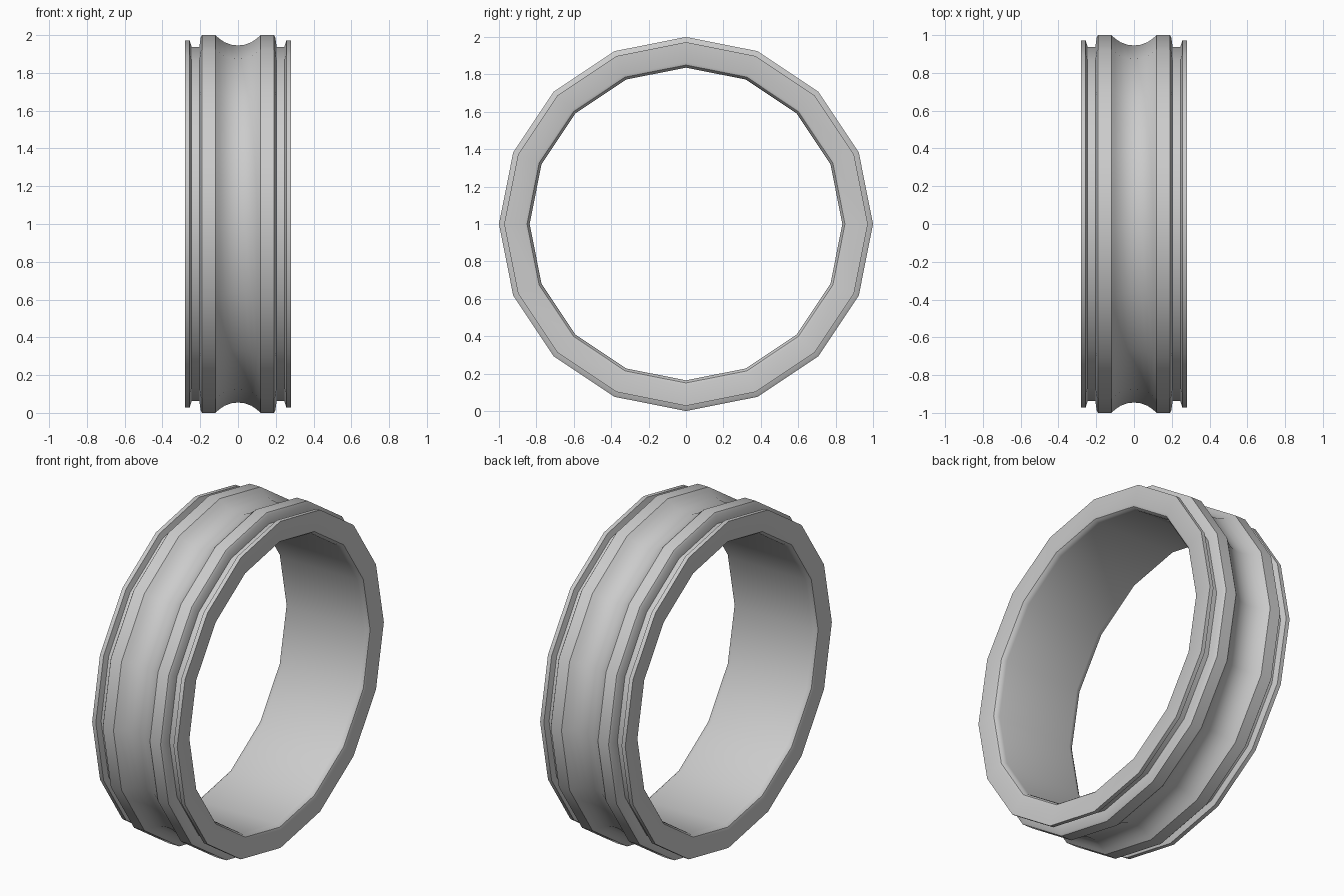
import bpy, bmesh, math
from mathutils import Matrix

cube = bpy.data.objects.get("Cube")
if cube:
    bpy.data.objects.remove(cube, do_unlink=True)

SIDES = 16

# Single grey material
grey = bpy.data.materials.new("light_grey")
grey.use_nodes = True
colour = (0.6, 0.6, 0.6, 1)
grey.diffuse_color = colour
grey.node_tree.nodes["Principled BSDF"].inputs["Base Color"].default_value = colour

# Half cross-section as (x, radius), from the groove centre around to the bore
half = [(0, 0.945), (0.035, 0.949), (0.07, 0.962), (0.1, 0.982), (0.12, 1),
        (0.19, 1), (0.197, 0.99), (0.205, 0.938), (0.245, 0.938), (0.256, 0.972),
        (0.28, 0.972), (0.28, 0.865), (0.275, 0.85), (0.262, 0.84), (0.245, 0.836)]
section = half + [(-x, r) for x, r in reversed(half[1:])]

# Ring swept around the x axis
bm = bmesh.new()
rings = []
for i in range(SIDES):
    turn = Matrix.Rotation(math.tau * i / SIDES, 3, 'X')
    rings.append([bm.verts.new(turn @ bm.verts.new((x, 0, r)).co) for x, r in section])
bmesh.ops.delete(bm, geom=[v for v in bm.verts if not any(v in ring for ring in rings)], context='VERTS')
for i, ring in enumerate(rings):
    following = rings[(i + 1) % SIDES]
    for j in range(len(section)):
        k = (j + 1) % len(section)
        bm.faces.new((ring[j], ring[k], following[k], following[j]))
bmesh.ops.recalc_face_normals(bm, faces=bm.faces)

mesh = bpy.data.meshes.new("grooved_ring")
bm.to_mesh(mesh)
bm.free()
mesh.materials.append(grey)
ring_obj = bpy.data.objects.new("grooved_ring", mesh)
ring_obj.location.z = 1
bpy.context.collection.objects.link(ring_obj)

# Smooth facets, crisp rims
bpy.context.view_layer.objects.active = ring_obj
ring_obj.select_set(True)
bpy.ops.object.shade_smooth_by_angle(angle=math.radians(30))
